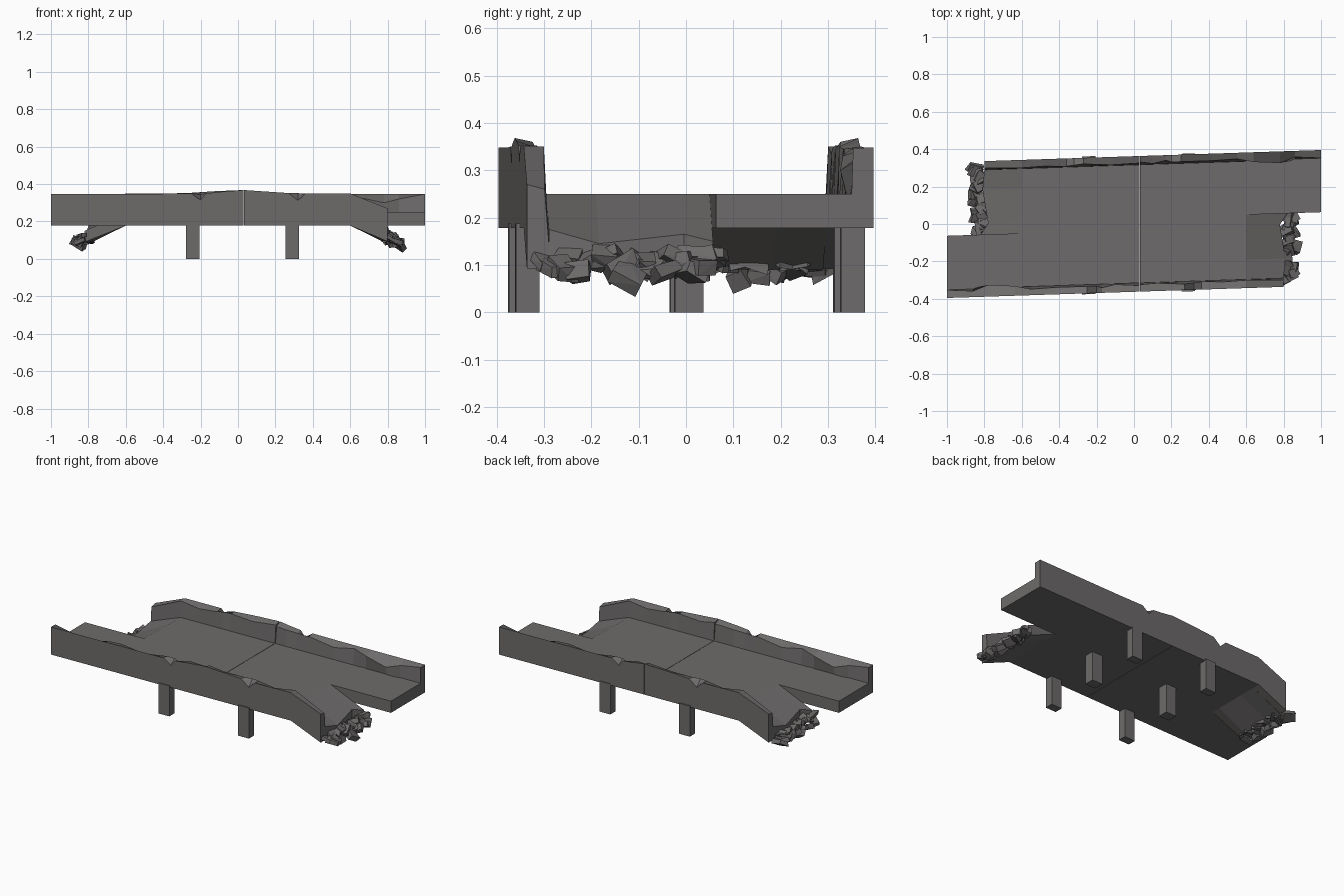
import bpy, bmesh, math, random
from mathutils import Vector, Euler

if "Cube" in bpy.data.objects:
    bpy.data.objects.remove(bpy.data.objects["Cube"])

random.seed(4)
SHEAR = 0.033          # the deck drifts sideways along its length
OUT, INN = 0.3625, 0.316
BOT, DECK = 0.178, 0.25

concrete = bpy.data.materials.new("grey concrete")
concrete.diffuse_color = (0.155, 0.148, 0.146, 1)
concrete.use_nodes = True
concrete.node_tree.nodes["Principled BSDF"].inputs["Base Color"].default_value = concrete.diffuse_color


def finish(bm, name, side):
    """Shear, turn to the wanted side (1 = right, -1 = left) and link."""
    for v in bm.verts:
        v.co.y += SHEAR * v.co.x
        v.co.x *= side
        v.co.y *= side
    bmesh.ops.recalc_face_normals(bm, faces=bm.faces)
    me = bpy.data.meshes.new(name)
    bm.to_mesh(me)
    bm.free()
    me.materials.append(concrete)
    ob = bpy.data.objects.new(name, me)
    bpy.context.collection.objects.link(ob)


def loft(bm, sections):
    """Skin a run of equal cross-sections and cap the ends."""
    rings = [[bm.verts.new(p) for p in s] for s in sections]
    n = len(rings[0])
    for a, b in zip(rings, rings[1:]):
        for i in range(n):
            j = (i + 1) % n
            bm.faces.new((a[i], a[j], b[j], b[i]))
    bm.faces.new(rings[0])
    bm.faces.new(rings[-1][::-1])


def box(bm, x0, x1, y0, y1, z0, z1):
    loft(bm, [[(x, y0, z0), (x, y1, z0), (x, y1, z1), (x, y0, z1)] for x in (x0, x1)])


def wall(name, side, sgn, stations):
    """Parapet; station = x, drop of base, outer top z, inner top z, inner top y."""
    bm = bmesh.new()
    loft(bm, [[(x, sgn * OUT, BOT - d), (x, sgn * OUT, zo),
               (x, sgn * yi, zi), (x, sgn * INN, DECK - d - 0.02),
               (x, sgn * INN, BOT - d)] for x, d, zo, zi, yi in stations])
    finish(bm, name, side)


def chunk(bm, centre, size, wild=0.9):
    """Rough broken block."""
    rot = Euler([random.uniform(-wild, wild) for _ in range(3)])
    verts = []
    for sx in (-.5, .5):
        for sy in (-.5, .5):
            for sz in (-.5, .5):
                p = Vector((sx * size[0], sy * size[1], sz * size[2]))
                p = p * random.uniform(0.75, 1.1)
                p.rotate(rot)
                verts.append(bm.verts.new(p + Vector(centre)))
    bmesh.ops.convex_hull(bm, input=verts)


def half(side, tag, x0, leg_x):
    # main deck slab
    bm = bmesh.new()
    box(bm, x0, 0.6, -INN, INN, BOT, DECK)
    finish(bm, tag + "_deck", side)

    # surviving tongue of roadway
    bm = bmesh.new()
    box(bm, 0.6, 1.0, 0.03, INN + 0.01, BOT, DECK)
    finish(bm, tag + "_tongue", side)

    # collapsed part, creased and sloping down
    bm = bmesh.new()
    ys = (-INN, -0.21, -0.03, 0.03)
    tops = (0.175, 0.145, 0.165, 0.15)
    ends = (0.80, 0.81, 0.78, 0.82)
    loft(bm, [[(0.6, y, BOT), (0.6, y, DECK), (e, y, t), (e, y, 0.09)]
              for y, t, e in zip(ys, tops, ends)])
    finish(bm, tag + "_collapsed_deck", side)

    # parapet beside the collapsed part, bending down at its end
    wall(tag + "_broken_parapet", side, -1, [
        (x0, 0, 0.368, 0.36, 0.325), (0.12, 0, 0.362, 0.345, 0.32),
        (0.27, 0, 0.352, 0.35, 0.33), (0.32, 0, 0.312, 0.352, 0.325),
        (0.36, 0, 0.35, 0.345, 0.32), (0.48, 0, 0.35, 0.33, 0.325),
        (0.6, 0, 0.35, 0.35, 0.32), (0.8, 0.085, 0.27, 0.26, 0.325)])

    # parapet beside the tongue, chipped on its inner face
    wall(tag + "_long_parapet", side, 1, [
        (x0, 0, 0.368, 0.35, 0.33), (0.10, 0, 0.358, 0.35, 0.32),
        (0.17, 0, 0.35, 0.34, 0.335), (0.20, 0, 0.315, 0.345, 0.325),
        (0.25, 0, 0.35, 0.345, 0.325), (0.42, 0, 0.348, 0.32, 0.325),
        (0.55, 0, 0.348, 0.345, 0.33), (0.64, 0, 0.348, 0.33, 0.31),
        (0.78, 0, 0.348, 0.30, 0.30), (0.86, 0, 0.348, 0.32, 0.33),
        (1.0, 0, 0.348, 0.347, 0.32)])

    # three legs across the width
    bm = bmesh.new()
    for y, w in ((-0.345, 0.025), (-0.004, 0.03), (0.342, 0.025)):
        box(bm, leg_x - 0.036, leg_x + 0.036, y - w, y + w, 0, BOT + 0.01)
    finish(bm, tag + "_legs", side)

    # rubble along the broken edge
    bm = bmesh.new()
    for i in range(20):
        y = -0.325 + 0.34 * i / 19
        t = random.random()
        chunk(bm, (0.80 + 0.055 * t, y, 0.12 - 0.035 * t + random.uniform(-.008, .008)),
              (random.uniform(.05, .08), random.uniform(.04, .07), random.uniform(.02, .04)), 0.6)
    chunk(bm, (0.83, 0.01, 0.125), (0.03, 0.11, 0.025), 0.25)
    finish(bm, tag + "_rubble", side)


half(1, "right", 0.032, 0.29)
half(-1, "left", -0.030, 0.243)
